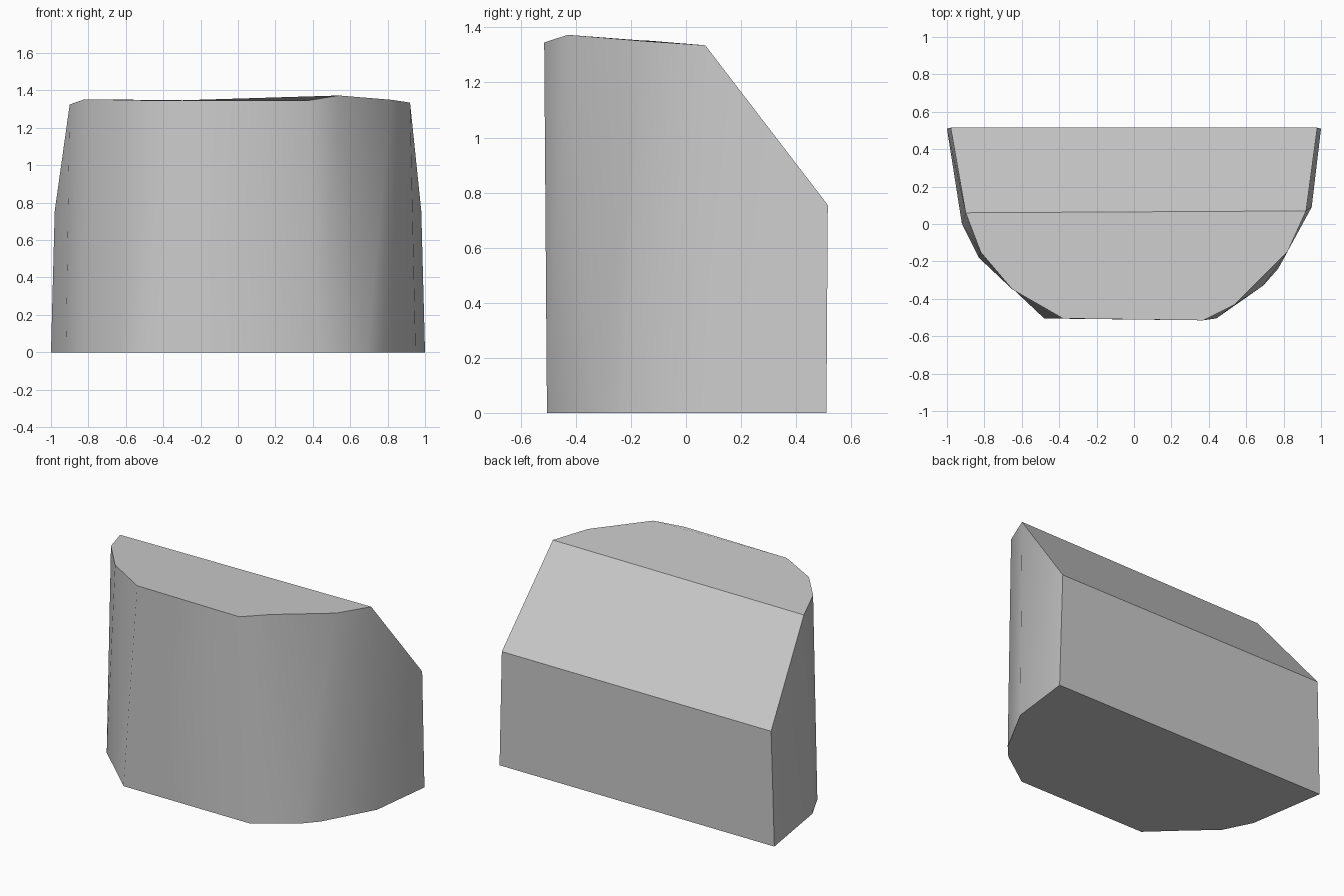
import bpy
import bmesh
import math

cube = bpy.data.objects.get("Cube")
if cube:
    bpy.data.objects.remove(cube, do_unlink=True)

# Single grey material
grey = bpy.data.materials.new("light grey")
grey.use_nodes = True
colour = (0.6, 0.6, 0.6, 1)
grey.diffuse_color = colour
grey.node_tree.nodes["Principled BSDF"].inputs["Base Color"].default_value = colour

# Outlines run from back right, round the rounded front, to back left
base = [(-1, .51), (-.92, 0), (-.83, -.18), (-.65, -.345), (-.48, -.505),
        (.44, -.505), (.69, -.33), (.77, -.24), (.95, .09), (1, .51)]
rim = [(-.98, .515, .755), (-.9, .06, 1.325), (-.82, -.15, 1.353),
       (-.65, -.35, 1.35), (-.38, -.505, 1.345), (.37, -.515, 1.345),
       (.54, -.43, 1.373), (.82, -.15, 1.35), (.92, .07, 1.335),
       (.98, .515, .755)]

bm = bmesh.new()
low = [bm.verts.new((x, y, 0)) for x, y in base]
high = [bm.verts.new(p) for p in rim]

# Curved wall, flat back, sloped back, top and underside
for i in range(len(low) - 1):
    bm.faces.new((low[i], low[i + 1], high[i + 1], high[i]))
bm.faces.new((low[-1], low[0], high[0], high[-1]))
bm.faces.new((high[0], high[1], high[-2], high[-1]))
bm.faces.new(high[1:-1])
bm.faces.new(low[::-1])
bmesh.ops.recalc_face_normals(bm, faces=bm.faces)

mesh = bpy.data.meshes.new("rounded_block")
bm.to_mesh(mesh)
bm.free()
mesh.materials.append(grey)
block = bpy.data.objects.new("rounded_block", mesh)
bpy.context.collection.objects.link(block)

# Smooth wall with crisp rim and back edges
bpy.ops.object.select_all(action="DESELECT")
block.select_set(True)
bpy.context.view_layer.objects.active = block
bpy.ops.object.shade_smooth_by_angle(angle=math.radians(38))
